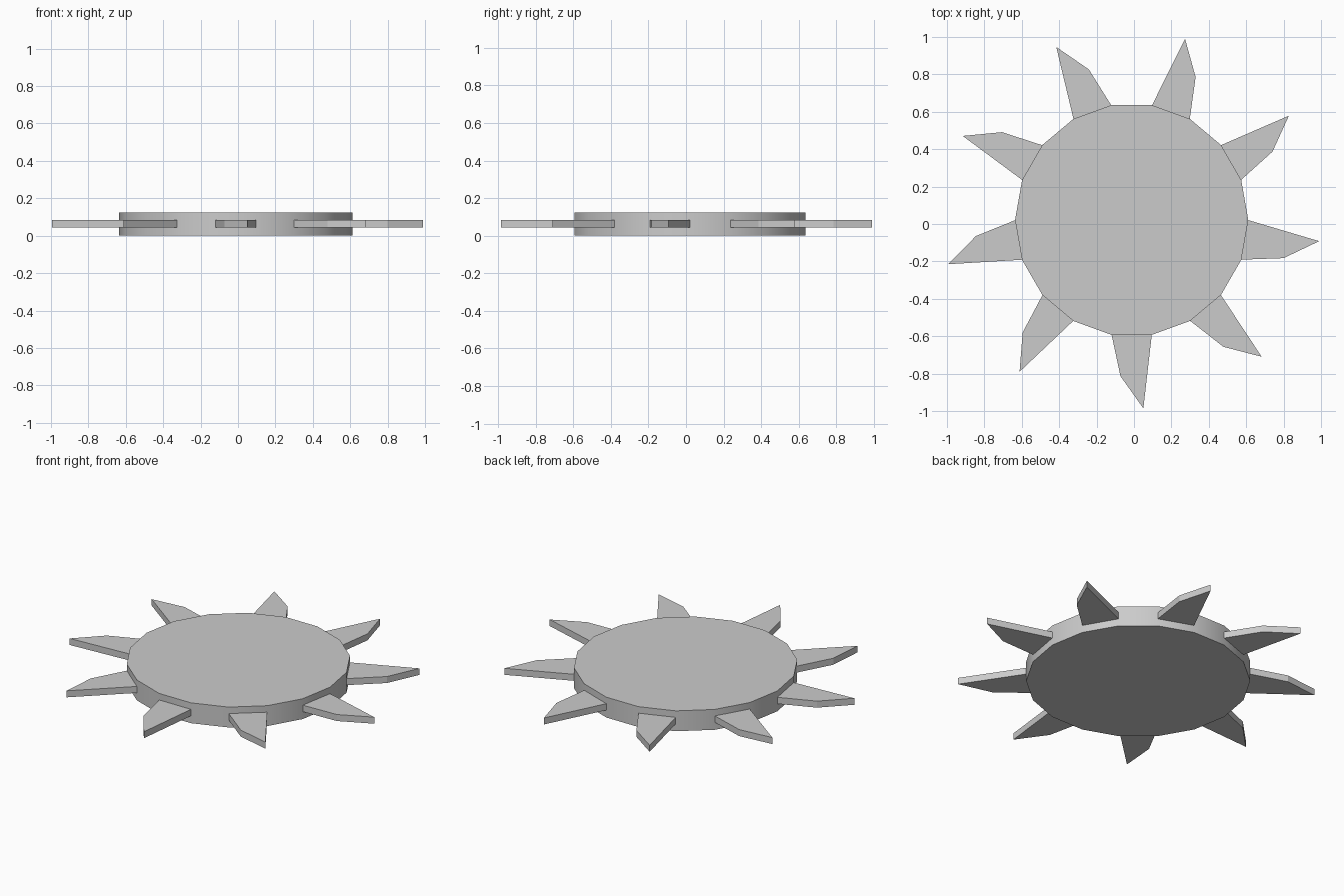
import bpy
import bmesh
import math
from mathutils import Matrix, Vector

cube = bpy.data.objects.get("Cube")
if cube:
    bpy.data.objects.remove(cube, do_unlink=True)

CENTRE = Vector((-0.0125, 0.0215, 0))
SIDES = 18
RADIUS = 0.6235
THICKNESS = 0.125
TOOTH_Z = (0.045, 0.085)
# Tooth outline: distance from the hub centre, sideways offset
TOOTH = [(0.61, -0.108), (0.835, -0.06), (1.007, 0.0625), (0.61, 0.108)]

grey = bpy.data.materials.new("plain_grey")
grey.use_nodes = True
colour = (0.6, 0.6, 0.6, 1)
grey.diffuse_color = colour
grey.node_tree.nodes["Principled BSDF"].inputs["Base Color"].default_value = colour


def prism(name, outline, bottom, top):
    """Extrude a flat outline upward into a closed solid."""
    bm = bmesh.new()
    base = bm.faces.new([bm.verts.new((p[0], p[1], bottom)) for p in outline])
    result = bmesh.ops.extrude_face_region(bm, geom=[base], use_keep_orig=True)
    verts = [v for v in result["geom"] if isinstance(v, bmesh.types.BMVert)]
    bmesh.ops.translate(bm, verts=verts, vec=(0, 0, top - bottom))
    bmesh.ops.recalc_face_normals(bm, faces=bm.faces)
    mesh = bpy.data.meshes.new(name)
    bm.to_mesh(mesh)
    bm.free()
    mesh.materials.append(grey)
    obj = bpy.data.objects.new(name, mesh)
    bpy.context.collection.objects.link(obj)
    return obj


# Round hub with a smooth rim and sharp edges
steps = [math.tau * i / SIDES for i in range(SIDES)]
rim = [CENTRE + RADIUS * Vector((math.cos(a), math.sin(a), 0)) for a in steps]
hub = prism("hub", rim, 0, THICKNESS)
bpy.ops.object.select_all(action="DESELECT")
hub.select_set(True)
bpy.context.view_layer.objects.active = hub
bpy.ops.object.shade_smooth_by_angle(angle=math.radians(30))

# Hooked teeth on every second side of the hub
count = SIDES // 2
for i in range(count):
    turn = Matrix.Rotation(-math.pi / 2 + math.tau * i / count, 3, "Z")
    outline = [CENTRE + turn @ Vector((r, t, 0)) for r, t in TOOTH]
    prism(f"tooth_{i + 1}", outline, *TOOTH_Z)
